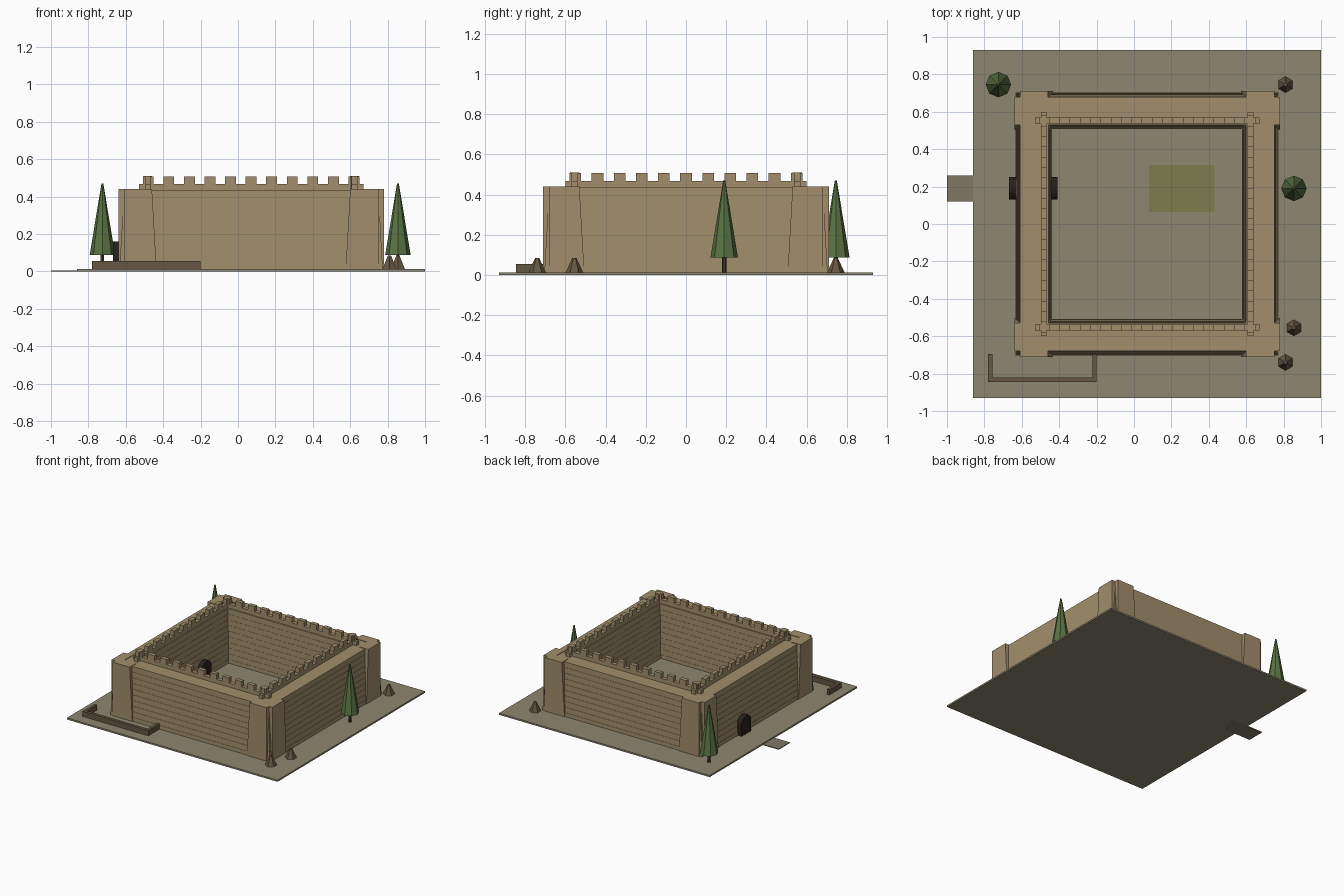
import bpy, bmesh
from math import pi, sin, cos
from mathutils import Matrix, Vector

if "Cube" in bpy.data.objects:
    bpy.data.objects.remove(bpy.data.objects["Cube"])

CX = 0.07          # fort centre in x
G = 0.013          # ground level
TOP = 0.44         # wall-walk level


def mat(name, c):
    m = bpy.data.materials.new(name)
    m.diffuse_color = (*c, 1)
    m.use_nodes = True
    m.node_tree.nodes["Principled BSDF"].inputs["Base Color"].default_value = m.diffuse_color
    return m


TAN = mat("sandy_wood", (0.36, 0.27, 0.15))
SOIL = mat("soil", (0.27, 0.24, 0.16))
PATH = mat("path_stone", (0.22, 0.18, 0.13))
BROWN = mat("brown", (0.13, 0.095, 0.055))
DARK = mat("dark_gate", (0.02, 0.015, 0.012))
BARK = mat("bark", (0.06, 0.035, 0.02))
LEAF = mat("pine_green", (0.10, 0.17, 0.055))
GRASS = mat("grass", (0.20, 0.20, 0.075))


def finish(name, bm, m):
    bmesh.ops.recalc_face_normals(bm, faces=bm.faces)
    me = bpy.data.meshes.new(name)
    bm.to_mesh(me)
    bm.free()
    me.materials.append(m)
    ob = bpy.data.objects.new(name, me)
    bpy.context.collection.objects.link(ob)
    return ob


def add_box(bm, x0, x1, y0, y1, z0, z1, M=Matrix()):
    T = Matrix.Translation(((x0 + x1) / 2, (y0 + y1) / 2, (z0 + z1) / 2))
    S = Matrix.Diagonal((x1 - x0, y1 - y0, z1 - z0, 1))
    bmesh.ops.create_cube(bm, size=1, matrix=M @ T @ S)


def boxes(name, m, *dims):
    bm = bmesh.new()
    for d in dims:
        add_box(bm, *d)
    return finish(name, bm, m)


def add_prism(bm, pts, vec):
    f = bm.faces.new([bm.verts.new(p) for p in pts])
    r = bmesh.ops.extrude_face_region(bm, geom=[f], use_keep_orig=True)
    bmesh.ops.translate(bm, vec=vec, verts=[v for v in r["geom"] if isinstance(v, bmesh.types.BMVert)])


def cone(name, m, x, y, z0, z1, r0, r1, n):
    bm = bmesh.new()
    bmesh.ops.create_cone(bm, cap_ends=True, segments=n, radius1=r0, radius2=r1, depth=z1 - z0,
                          matrix=Matrix.Translation((x, y, (z0 + z1) / 2)))
    return finish(name, bm, m)


SIDES = [Matrix.Translation((CX, 0, 0)) @ Matrix.Rotation(k * pi / 2, 4, 'Z') for k in range(4)]

# Ground slab, entry path, green plot
boxes("ground", SOIL, (-0.86, 1.0, -0.93, 0.93, 0, G))
boxes("entry_path", PATH, (-1.0, -0.72, 0.12, 0.26, 0, 0.006))
boxes("green_plot", GRASS, (0.08, 0.43, 0.065, 0.315, 0.004, G + 0.005))

# Battered plank wall: stepped section swept round the square
N = 10
h = (TOP - 0.004) / N
outer, inner = [], []
for i in range(N):
    o, n = 0.704 - 0.0026 * i, 0.508 + 0.0022 * i
    z0, z1 = max(0.003, i * h), (i + 1) * h
    outer += [(o, z0), (o - 0.0005, z1)]
    inner += [(n, z0), (n + 0.0005, z1)]
section = outer + inner[::-1]
bm = bmesh.new()
rings = [[bm.verts.new((CX + sx * r, sy * r, z)) for sx, sy in ((-1, -1), (1, -1), (1, 1), (-1, 1))]
         for r, z in section]
for a, b in zip(rings, rings[1:] + rings[:1]):
    for k in range(4):
        j = (k + 1) % 4
        bm.faces.new((a[k], a[j], b[j], b[k]))
finish("plank_walls", bm, TAN)

# Tapered corner pilasters, two per side, leaving a notch at each corner
bm = bmesh.new()
for M in SIDES:
    for s in (-1, 1):
        prof = [(s * 0.68, 0.003), (s * 0.505, 0.003), (s * 0.53, TOP), (s * 0.68, TOP)]
        add_prism(bm, [M @ Vector((x, -0.71, z)) for x, z in prof], M.to_3x3() @ Vector((0, 0.08, 0)))
finish("corner_pilasters", bm, TAN)

# Parapet rails and merlons
P = 0.5525
rail, teeth = bmesh.new(), bmesh.new()
for M in SIDES:
    add_box(rail, -0.60, 0.60, -P - 0.016, -P + 0.016, TOP - 0.008, 0.468, M)
    for i in range(11):
        x = (i - 5) * 0.11
        add_box(teeth, x - 0.029, x + 0.029, -P - 0.016, -P + 0.016, 0.466, 0.508, M)
finish("parapet_rails", rail, TAN)
finish("merlons", teeth, TAN)
for sx in (-1, 1):
    for sy in (-1, 1):
        cone("parapet_corner_post", TAN, CX + sx * P, sy * P, TOP - 0.005, 0.51, 0.024, 0.024, 8)

# Arched gate through the left wall
bm = bmesh.new()
arch = [(0.13, 0.005), (0.25, 0.005)]
arch += [(0.19 + 0.06 * cos(a * pi / 8), 0.10 + 0.06 * sin(a * pi / 8)) for a in range(9)]
for x, d in ((-0.667, 0.04), (-0.445, 0.037)):
    add_prism(bm, [Vector((x, y, z)) for y, z in arch], Vector((d, 0, 0)))
finish("gate", bm, DARK)

# Low pen by the front wall
boxes("low_pen", BROWN,
      (-0.78, -0.20, -0.845, -0.82, 0.005, 0.055),
      (-0.78, -0.757, -0.83, -0.695, 0.005, 0.055),
      (-0.223, -0.20, -0.83, -0.70, 0.005, 0.055))

# Pine trees
for x, y in ((-0.725, 0.745), (0.855, 0.19)):
    cone("tree_trunk", BARK, x, y, 0.003, 0.10, 0.012, 0.010, 6)
    cone("tree_crown", LEAF, x, y, 0.088, 0.47, 0.068, 0.005, 8)

# Small mounds
for x, y in ((0.81, 0.745), (0.855, -0.555), (0.81, -0.74)):
    cone("mound", BROWN, x, y, 0.005, 0.085, 0.047, 0.010, 6)
